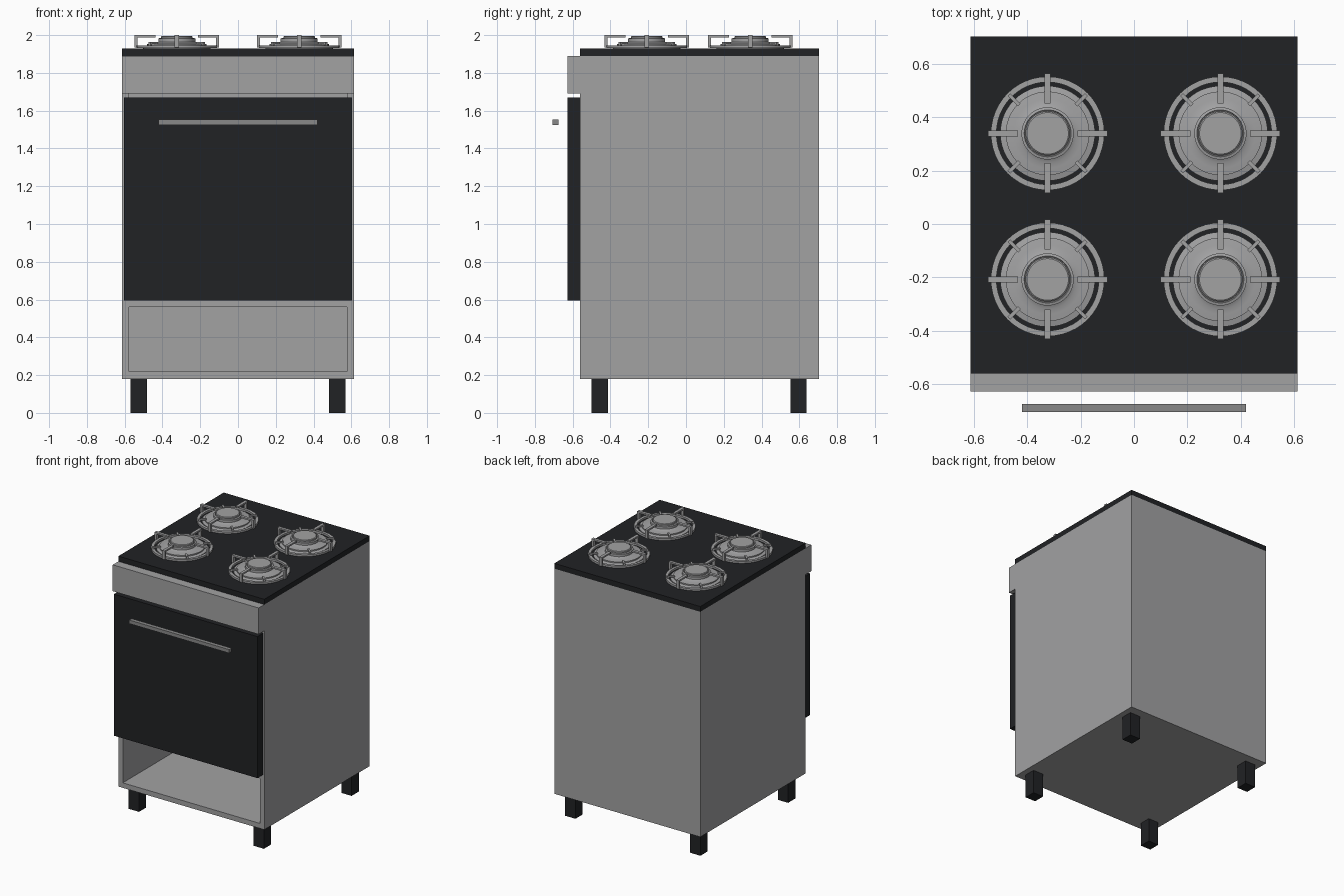
import bpy, bmesh
from math import cos, sin, pi
from mathutils import Matrix, Vector

if "Cube" in bpy.data.objects:
    bpy.data.objects.remove(bpy.data.objects["Cube"])


def material(name, rgb):
    m = bpy.data.materials.new(name)
    m.diffuse_color = (*rgb, 1)
    m.use_nodes = True
    m.node_tree.nodes["Principled BSDF"].inputs["Base Color"].default_value = m.diffuse_color
    return m


BLACK = material("black_enamel", (0.015, 0.016, 0.018))
STEEL = material("steel", (0.36, 0.36, 0.365))
DARK_STEEL = material("dark_steel", (0.25, 0.25, 0.25))


def add_box(bm, lo, hi, rot=Matrix()):
    lo, hi = Vector(lo), Vector(hi)
    size = hi - lo
    mat = rot @ Matrix.Translation((lo + hi) / 2) @ Matrix.Diagonal((*size, 1))
    bmesh.ops.create_cube(bm, size=1, matrix=mat)


def finish(bm, name, mat=None, loc=(0, 0, 0)):
    me = bpy.data.meshes.new(name)
    bm.to_mesh(me)
    bm.free()
    ob = bpy.data.objects.new(name, me)
    bpy.context.collection.objects.link(ob)
    ob.location = loc
    if mat:
        me.materials.append(mat)
    return ob


def box(name, lo, hi, mat=None):
    bm = bmesh.new()
    add_box(bm, lo, hi)
    return finish(bm, name, mat)


def lathe(bm, profile, closed=False, n=48):
    # revolve (radius, z) points around z
    rings = []
    for r, z in profile:
        if r == 0:
            rings.append([bm.verts.new((0, 0, z))] * n)
        else:
            rings.append([bm.verts.new((r * cos(2 * pi * i / n), r * sin(2 * pi * i / n), z))
                          for i in range(n)])
    pairs = list(zip(rings, rings[1:]))
    if closed:
        pairs.append((rings[-1], rings[0]))
    for a, b in pairs:
        for i in range(n):
            j = (i + 1) % n
            bm.faces.new(list(dict.fromkeys((a[i], a[j], b[j], b[i]))))
    bmesh.ops.recalc_face_normals(bm, faces=bm.faces)


def smooth(ob):
    bpy.ops.object.select_all(action='DESELECT')
    ob.select_set(True)
    bpy.context.view_layer.objects.active = ob
    bpy.ops.object.shade_smooth_by_angle(angle=0.6)


# Carcass: hollow, open at the front
W, F, B, T = 0.613, -0.56, 0.704, 0.037
prof = [(-W, 0.18), (W, 0.18), (W, 1.89), (-W, 1.89)]
hole = [(-W + T, 0.218), (W - T, 0.218), (W - T, 1.69), (-W + T, 1.69)]
bm = bmesh.new()
of, ob_, hf, hb = [[bm.verts.new((x, y, z)) for x, z in p] for p, y in
                   ((prof, F), (prof, B), (hole, F), (hole, B - T))]
for i in range(4):
    j = (i + 1) % 4
    bm.faces.new((of[i], of[j], hf[j], hf[i]))
    bm.faces.new((of[i], ob_[i], ob_[j], of[j]))
    bm.faces.new((hf[i], hf[j], hb[j], hb[i]))
bm.faces.new(ob_)
bm.faces.new(hb)
bmesh.ops.recalc_face_normals(bm, faces=bm.faces)
finish(bm, "body", STEEL)

# Shelf between oven and lower compartment
box("oven_floor", (-W + T, F + 0.001, 0.56), (W - T, B - T, 0.598), STEEL)

# Front parts and top plate
box("control_panel", (-W, -0.628, 1.69), (W, F, 1.89), STEEL)
box("oven_door", (-0.603, -0.628, 0.595), (0.603, F, 1.67), BLACK)
box("door_handle", (-0.42, -0.706, 1.525), (0.42, -0.676, 1.552), DARK_STEEL)
box("cooktop", (-W, F, 1.89), (W, B, 1.93), BLACK)

# Legs
for sx, side in ((-1, "left"), (1, "right")):
    for y, end in ((-0.457, "front"), (0.595, "back")):
        x = sx * 0.525
        box(f"{end}_{side}_leg", (x - 0.043, y - 0.043, 0), (x + 0.043, y + 0.043, 0.18), BLACK)

# Burners with pan supports
for bx in (-0.324, 0.324):
    for by in (-0.208, 0.34):
        loc = (bx, by, 1.93)
        # Stepped base plate and burner head
        bm = bmesh.new()
        lathe(bm, [(0.178, 0), (0.178, 0.008), (0.157, 0.013), (0.157, 0.022), (0.130, 0.026),
                   (0.110, 0.028), (0.098, 0.034), (0.098, 0.052), (0.088, 0.055), (0.086, 0.050),
                   (0, 0.050)])
        smooth(finish(bm, "burner_base", STEEL, loc))
        bm = bmesh.new()
        lathe(bm, [(0.083, 0.049), (0.083, 0.062), (0.078, 0.066), (0, 0.066)])
        smooth(finish(bm, "burner_cap", STEEL, loc))
        # Ring, four raised arms and four short diagonal lugs
        bm = bmesh.new()
        lathe(bm, [(0.192, 0.002), (0.213, 0.002), (0.213, 0.016), (0.192, 0.016)], closed=True)
        smooth(finish(bm, "support_ring", STEEL, loc))
        bm = bmesh.new()
        for k in range(4):
            rot = Matrix.Rotation(k * pi / 2, 4, 'Z')
            add_box(bm, (0.112, -0.011, 0.058), (0.224, 0.011, 0.07), rot)
            add_box(bm, (0.208, -0.011, 0.004), (0.224, 0.011, 0.058), rot)
            diag = Matrix.Rotation(k * pi / 2 + pi / 4, 4, 'Z')
            add_box(bm, (0.150, -0.007, 0.022), (0.205, 0.007, 0.033), diag)
            add_box(bm, (0.193, -0.007, 0.010), (0.205, 0.007, 0.022), diag)
        finish(bm, "support_arms", STEEL, loc)
